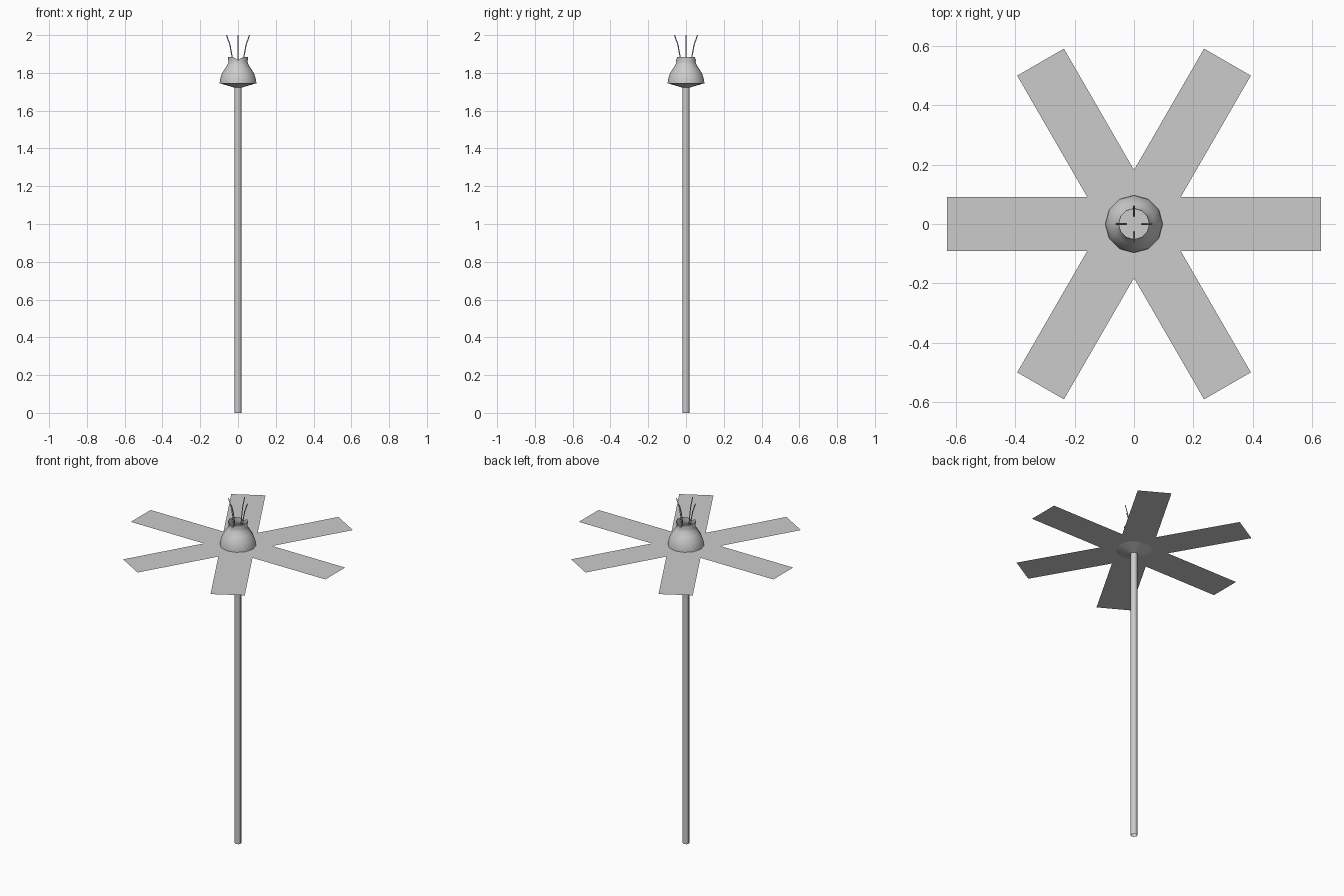
import bpy, bmesh
from math import sin, cos, pi, radians

if "Cube" in bpy.data.objects:
    bpy.data.objects.remove(bpy.data.objects["Cube"])


def make_object(name, bm, smooth=None):
    mesh = bpy.data.meshes.new(name)
    bm.to_mesh(mesh)
    bm.free()
    ob = bpy.data.objects.new(name, mesh)
    bpy.context.collection.objects.link(ob)
    if smooth:
        bpy.ops.object.select_all(action='DESELECT')
        ob.select_set(True)
        bpy.context.view_layer.objects.active = ob
        bpy.ops.object.shade_smooth_by_angle(angle=radians(smooth))
    return ob


def lathe(profile, sides):
    """Open surface of revolution from (radius, z) pairs, bottom to top."""
    bm = bmesh.new()
    rings = [[bm.verts.new((r * cos(2 * pi * i / sides), r * sin(2 * pi * i / sides), z))
              for i in range(sides)] for r, z in profile]
    for low, high in zip(rings, rings[1:]):
        for i in range(sides):
            j = (i + 1) % sides
            bm.faces.new((low[i], low[j], high[j], high[i]))
    return bm, rings


# Stem
bm, _ = lathe([(0.0185, 0), (0.0185, 1.735)], 8)
make_object("stem", bm, 50)

# Petals: flat star of six straight strips
LENGTH, HALF, PETAL_Z = 0.63, 0.091, 1.745
bm = bmesh.new()
centre = bm.verts.new((0, 0, PETAL_Z))
notches = [bm.verts.new((2 * HALF * cos(a), 2 * HALF * sin(a), PETAL_Z))
           for a in (pi / 3 * k - pi / 6 for k in range(6))]
for k in range(6):
    c, s = cos(pi / 3 * k), sin(pi / 3 * k)
    tips = [bm.verts.new((LENGTH * c - w * s, LENGTH * s + w * c, PETAL_Z))
            for w in (-HALF, HALF)]
    bm.faces.new((centre, notches[k], tips[0], tips[1], notches[(k + 1) % 6]))
make_object("petals", bm)

# Flower cup: conical underside, domed body, open collar
SIDES = 12
bm, rings = lathe([(0.0185, 1.722), (0.097, 1.745), (0.096, 1.762), (0.086, 1.795),
                   (0.070, 1.822), (0.056, 1.842), (0.051, 1.858), (0.053, 1.884)], SIDES)
# small dip in the collar at front and back
for i in (SIDES // 4, 3 * SIDES // 4):
    rings[-1][i].co.z -= 0.016
make_object("flower_cup", bm, 50)

# Stamens: four thin curved filaments
path = [(0.025, 1.76), (0.027, 1.84), (0.032, 1.89), (0.043, 1.95), (0.061, 2.0)]
for k in range(4):
    c, s = cos(pi / 2 * k), sin(pi / 2 * k)
    curve = bpy.data.curves.new("stamen", 'CURVE')
    curve.dimensions = '3D'
    curve.bevel_depth = 0.003
    curve.bevel_resolution = 0
    spline = curve.splines.new('POLY')
    spline.points.add(len(path) - 1)
    for point, (r, z) in zip(spline.points, path):
        point.co = (r * c, r * s, z, 1)
    bpy.context.collection.objects.link(bpy.data.objects.new(f"stamen_{k + 1}", curve))
